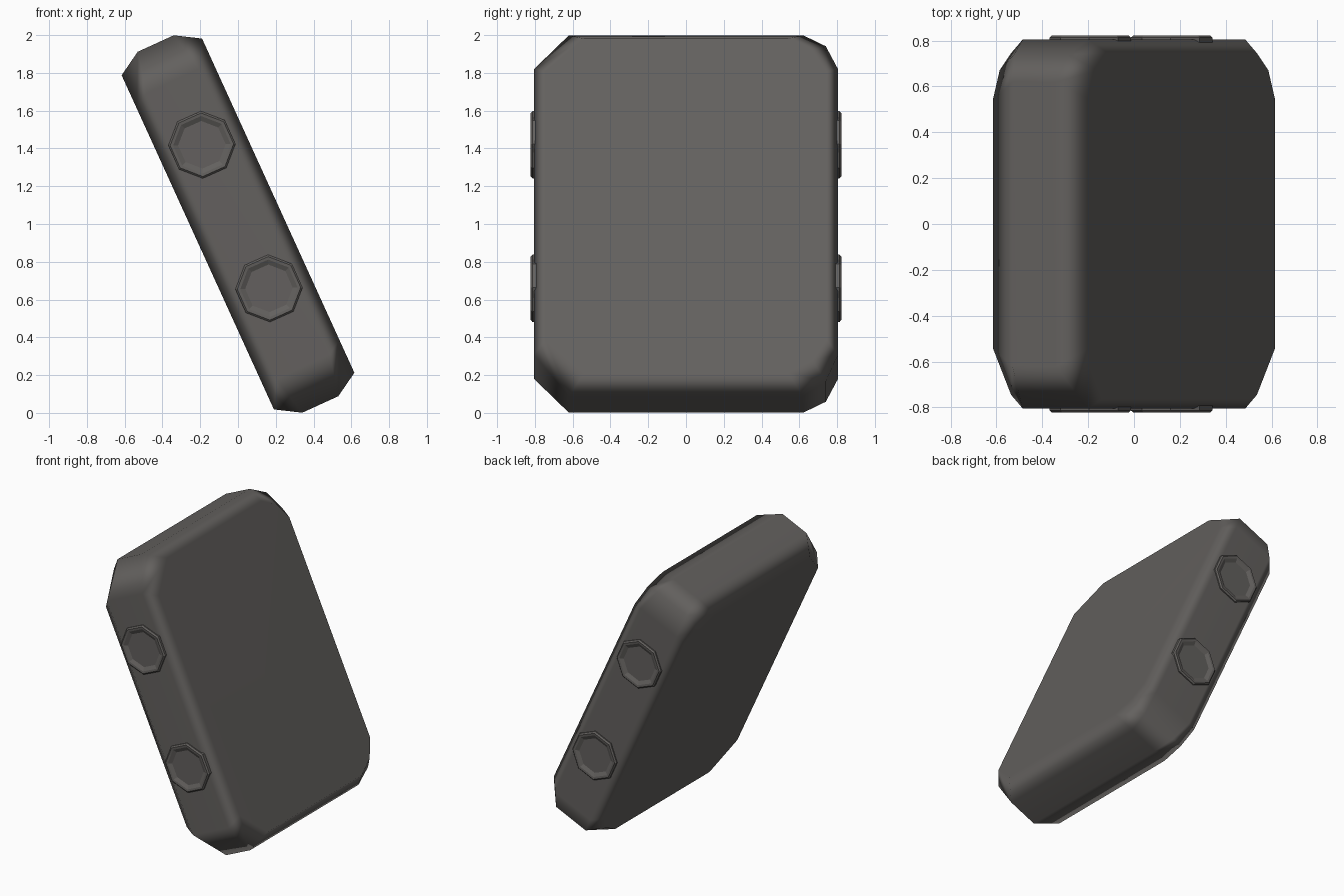
import bpy, bmesh, math
from mathutils import Vector

if "Cube" in bpy.data.objects:
    bpy.data.objects.remove(bpy.data.objects["Cube"])

TILT = math.radians(24.5)
S, C = math.sin(TILT), math.cos(TILT)


def place(u, y, v):
    """Slab coordinates (length, width, thickness) to the leaning world position."""
    return Vector((-S * u + C * v, y, 1 + C * u + S * v))


grey = bpy.data.materials.new("dark warm grey")
grey.diffuse_color = (0.125, 0.118, 0.112, 1)
grey.use_nodes = True
grey.node_tree.nodes["Principled BSDF"].inputs["Base Color"].default_value = grey.diffuse_color


def finish(bm, name, smooth_angle):
    bmesh.ops.recalc_face_normals(bm, faces=bm.faces)
    me = bpy.data.meshes.new(name)
    bm.to_mesh(me)
    bm.free()
    ob = bpy.data.objects.new(name, me)
    bpy.context.collection.objects.link(ob)
    me.materials.append(grey)
    bpy.ops.object.select_all(action='DESELECT')
    ob.select_set(True)
    bpy.context.view_layer.objects.active = ob
    bpy.ops.object.shade_smooth_by_angle(angle=math.radians(smooth_angle))
    return ob


def bridge(bm, a, b):
    n = len(a)
    for i in range(n):
        bm.faces.new((a[i], a[(i + 1) % n], b[(i + 1) % n], b[i]))


def outline(end, end_y, side, side_u, mid):
    """Clipped-corner rectangle; the +y corners get an extra point.
    Returns (u, y, how far along from end (0) to side (1))."""
    pu, py = mid
    return [(end, -end_y, 0), (end, end_y, 0), (pu, py, .5), (side_u, side, 1),
            (-side_u, side, 1), (-pu, py, .5), (-end, end_y, 0),
            (-end, -end_y, 0), (-side_u, -side, 1), (side_u, -side, 1)]


# Leaning slab body: two inset faces and a wide rounded rim
outer = outline(1.05, 0.62, 0.805, 0.83, (0.975, 0.74))
inner = outline(0.972, 0.54, 0.745, 0.78, (0.90, 0.67))
bm = bmesh.new()
loops = []
for pts, sign, flat in ((inner, -1, True), (outer, -1, False),
                        (outer, 1, False), (inner, 1, True)):
    loops.append([bm.verts.new(place(u, y, sign * (0.234 if flat else 0.105 + 0.05 * t)))
                  for u, y, t in pts])
for a, b in zip(loops, loops[1:]):
    bridge(bm, a, b)
bm.faces.new(loops[0])
bm.faces.new(loops[-1])
body = finish(bm, "slab_body", 80)
wn = body.modifiers.new("weighted normals", 'WEIGHTED_NORMAL')
wn.weight = 70
wn.keep_sharp = True

# Octagonal raised rings with a flat centre, two on each narrow side
profile = [(0.178, 0.79), (0.178, 0.813), (0.168, 0.822), (0.152, 0.820), (0.126, 0.807)]
for side, label in ((-1, "front"), (1, "back")):
    for u0, v0, pos in ((0.461, 0, "upper"), (-0.378, 0.008, "lower")):
        bm = bmesh.new()
        rings = []
        for r, h in profile:
            rings.append([bm.verts.new(place(
                u0 + r * math.sin(k * math.pi / 4 - 0.4), side * h,
                v0 + r * math.cos(k * math.pi / 4 - 0.4))) for k in range(8)])
        for a, b in zip(rings, rings[1:]):
            bridge(bm, a, b)
        bm.faces.new(rings[-1])
        bm.faces.new(rings[0])
        finish(bm, f"{label}_{pos}_ring", 20)
